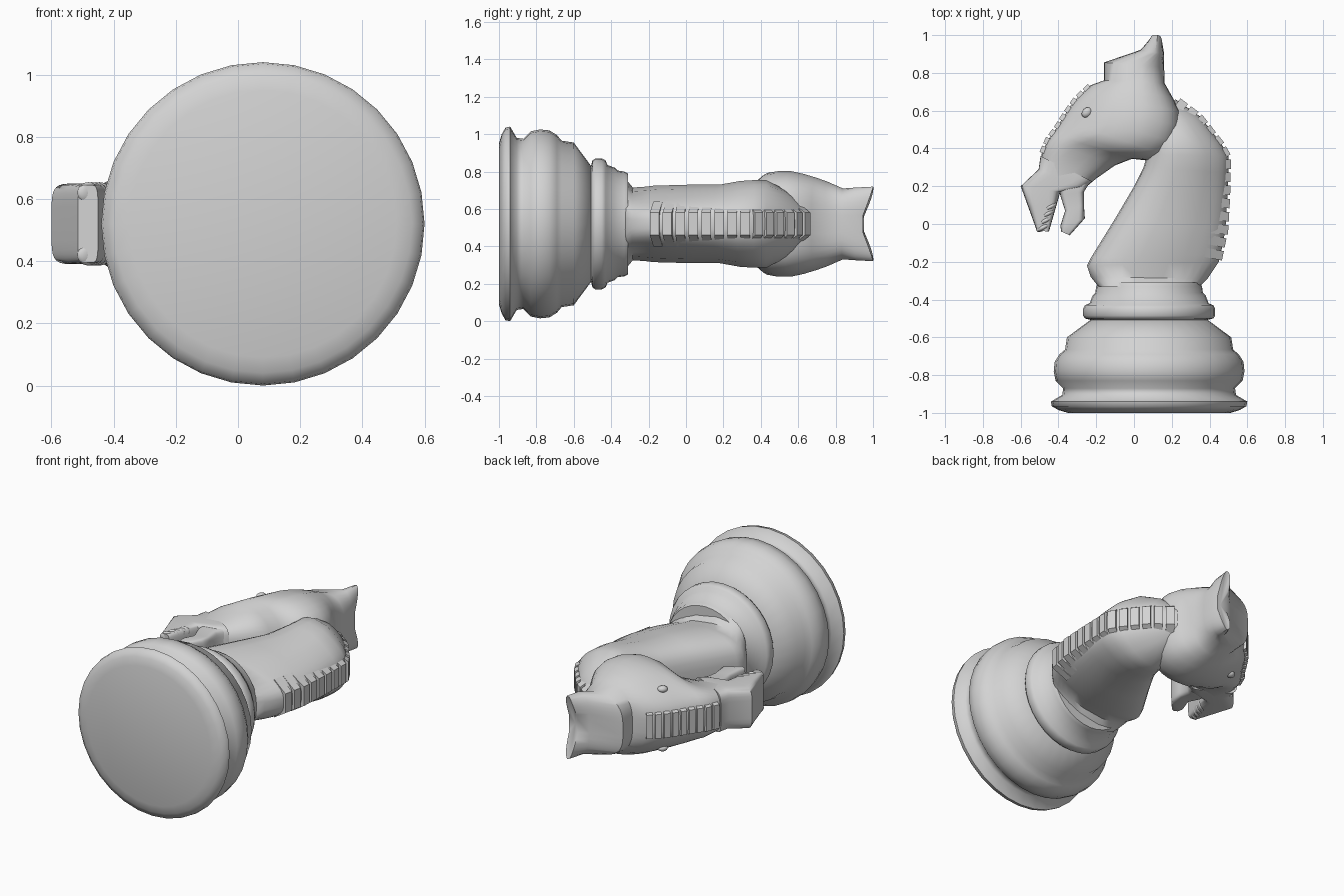
import bpy, bmesh, math
from mathutils import Vector, Matrix

if "Cube" in bpy.data.objects:
    bpy.data.objects.remove(bpy.data.objects["Cube"])

CX, CZ = 0.08, 0.52   # axis of the turned base, running along y
SEG = 32

mat = bpy.data.materials.new("light_grey")
mat.use_nodes = True
GREY = (0.65, 0.65, 0.65, 1)
mat.diffuse_color = GREY
bsdf = mat.node_tree.nodes["Principled BSDF"]
bsdf.inputs["Base Color"].default_value = GREY
bsdf.inputs["Roughness"].default_value = 0.6


def finish(name, bm, angle=40):
    bmesh.ops.recalc_face_normals(bm, faces=bm.faces)
    me = bpy.data.meshes.new(name)
    bm.to_mesh(me)
    bm.free()
    me.materials.append(mat)
    ob = bpy.data.objects.new(name, me)
    bpy.context.collection.objects.link(ob)
    bpy.ops.object.select_all(action="DESELECT")
    ob.select_set(True)
    bpy.context.view_layer.objects.active = ob
    bpy.ops.object.shade_smooth_by_angle(angle=math.radians(angle))
    return ob


def skin(name, rings, angle=40):
    """Bridge rings of points, closing both ends with a fan."""
    bm = bmesh.new()
    loops = [[bm.verts.new(p) for p in pts] for pts, mid in rings]
    for a, b in zip(loops, loops[1:]):
        for i in range(SEG):
            j = (i + 1) % SEG
            bm.faces.new((a[i], a[j], b[j], b[i]))
    for loop, (pts, mid) in ((loops[0], rings[0]), (loops[-1], rings[-1])):
        c = bm.verts.new(mid)
        for i in range(SEG):
            bm.faces.new((loop[i], loop[(i + 1) % SEG], c))
    return finish(name, bm, angle)


def lathe(name, profile):
    rings = []
    for y, r in profile:
        pts = [(CX + r * math.cos(math.tau * i / SEG), y,
                CZ + r * math.sin(math.tau * i / SEG)) for i in range(SEG)]
        rings.append((pts, (CX, y, CZ)))
    return skin(name, rings, 62)


def spow(v, n):
    return math.copysign(abs(v) ** (2 / n), v)


def loft(name, stations, n=3.0, taper=0.0, front=1.0, lift=0.0):
    """Stations: front edge x, y, rear edge x, y, half thickness.
    taper thins the rear edge, front caps the thickness of the front edge."""
    rings = []
    for k, (fx, fy, bx, by, h) in enumerate(stations):
        f, b = Vector((fx, fy, CZ)), Vector((bx, by, CZ))
        mid, half = (f + b) / 2, (b - f) / 2
        thin = 1 - min(1, front / h)
        pts = []
        for i in range(SEG):
            a = math.tau * (i + 0.5) / SEG
            u, w = spow(math.cos(a), n), spow(math.sin(a), n)
            p = mid + half * u
            p.z += h * w * (1 - taper * max(0, u) - thin * max(0, -u))
            if k == 0:
                p.y += lift * abs(w)
            pts.append(p)
        rings.append((pts, mid))
    return skin(name, rings, 50)


def teeth(name, path, count, length, depth, outer, inner, side):
    """Row of wedge-shaped teeth spaced evenly along a path."""
    pts = [Vector(p) for p in path]
    spans = [(b - a).length for a, b in zip(pts, pts[1:])]
    bm = bmesh.new()
    for i in range(count):
        d = sum(spans) * (i + 0.5) / count
        k = 0
        while d > spans[k] and k < len(spans) - 1:
            d -= spans[k]
            k += 1
        t = (pts[k + 1] - pts[k]).normalized()
        pos = pts[k] + t * d
        out = Vector((t.y, -t.x)) * side
        for v in bmesh.ops.create_cube(bm, size=1)["verts"]:
            x, y, z = v.co
            q = pos + t * (x * length) + out * (0.014 if y > 0 else -depth)
            width = outer if y > 0 else inner
            v.co = (q.x, q.y, CZ + 2 * z * width)
    return finish(name, bm, 30)


def ball(name, centre, radii, turn=0.0):
    bm = bmesh.new()
    m = (Matrix.Translation(centre) @ Matrix.Rotation(turn, 4, "Z")
         @ Matrix.Diagonal((*radii, 1)))
    bmesh.ops.create_uvsphere(bm, u_segments=20, v_segments=12, radius=1, matrix=m)
    return finish(name, bm, 60)


# Turned pedestal and collar
lathe("base", [(-1, 0.43), (-0.985, 0.48), (-0.965, 0.515), (-0.94, 0.52),
               (-0.905, 0.46), (-0.87, 0.455), (-0.83, 0.495), (-0.78, 0.505),
               (-0.73, 0.5), (-0.69, 0.475), (-0.665, 0.445), (-0.6, 0.435),
               (-0.5, 0.3)])
lathe("collar", [(-0.51, 0.3), (-0.5, 0.34), (-0.485, 0.35), (-0.45, 0.35),
                 (-0.43, 0.34), (-0.42, 0.315), (-0.38, 0.3), (-0.365, 0.285),
                 (-0.33, 0.28), (-0.31, 0.27)])

# Neck, flat-sided and narrowing toward the mane
loft("neck", [(-0.19, -0.33, 0.35, -0.33, 0.25), (-0.23, -0.28, 0.39, -0.29, 0.195),
              (-0.25, -0.22, 0.45, -0.2, 0.2), (-0.23, -0.18, 0.46, -0.16, 0.205),
              (-0.1, 0.03, 0.485, -0.03, 0.21), (0, 0.2, 0.495, 0.14, 0.21),
              (0.05, 0.3, 0.5, 0.27, 0.23), (0.07, 0.37, 0.5, 0.36, 0.235),
              (0.08, 0.43, 0.46, 0.43, 0.235), (0.1, 0.5, 0.35, 0.57, 0.185),
              (0.12, 0.56, 0.22, 0.66, 0.11)], n=3.2, taper=0.45)
teeth("mane", [(0.45, -0.2), (0.485, -0.03), (0.495, 0.14), (0.5, 0.36),
               (0.46, 0.43), (0.35, 0.57), (0.23, 0.66)],
      14, 0.05, 0.08, 0.06, 0.12, 1)

# Head from the ears over the rounded cheeks to the bridge of the nose
loft("head", [(0.085, 0.934, 0.15, 0.929, 0.205), (0.03, 0.92, 0.16, 0.9, 0.2),
              (-0.16, 0.855, 0.16, 0.83, 0.195), (-0.16, 0.76, 0.163, 0.745, 0.235),
              (-0.23, 0.735, 0.205, 0.67, 0.255), (-0.29, 0.68, 0.24, 0.6, 0.275),
              (-0.33, 0.635, 0.25, 0.52, 0.29), (-0.36, 0.59, 0.23, 0.43, 0.29),
              (-0.385, 0.55, 0.175, 0.365, 0.28), (-0.41, 0.51, 0.08, 0.335, 0.25),
              (-0.435, 0.475, -0.01, 0.345, 0.205), (-0.46, 0.44, -0.1, 0.31, 0.165),
              (-0.49, 0.37, -0.2, 0.24, 0.135), (-0.49, 0.29, -0.26, 0.19, 0.13)],
     n=3.4, taper=0.1, front=0.16, lift=0.07)

# Muzzle with a gap between the lips
loft("upper_lip", [(-0.495, 0.36, -0.22, 0.225, 0.13), (-0.505, 0.29, -0.26, 0.19, 0.13),
                   (-0.6, 0.2, -0.39, 0.17, 0.13), (-0.56, 0.09, -0.41, 0.1, 0.13),
                   (-0.515, -0.035, -0.45, -0.04, 0.125)], n=5.5)
loft("lower_lip", [(-0.4, 0.23, -0.24, 0.21, 0.12), (-0.39, 0.15, -0.265, 0.17, 0.12),
                   (-0.365, 0.07, -0.265, 0.1, 0.11), (-0.39, -0.01, -0.26, 0.03, 0.12),
                   (-0.385, -0.04, -0.34, -0.06, 0.11)], n=6)
teeth("brow_crest", [(-0.49, 0.37), (-0.46, 0.44), (-0.41, 0.51), (-0.36, 0.59),
                     (-0.31, 0.66), (-0.23, 0.735)],
      9, 0.036, 0.03, 0.075, 0.09, -1)

# Paired eyes and lip folds
for side, label in ((1, "upper"), (-1, "lower")):
    ball("eye_" + label, (-0.25, 0.59, CZ + side * 0.185), (0.03, 0.024, 0.02), 0.8)
    for i in range(4):
        ball(f"lip_fold_{label}_{i}",
             (-0.445 - 0.012 * i, 0.09 - 0.036 * i, CZ + side * 0.1),
             (0.04, 0.017, 0.034), 0.5)
